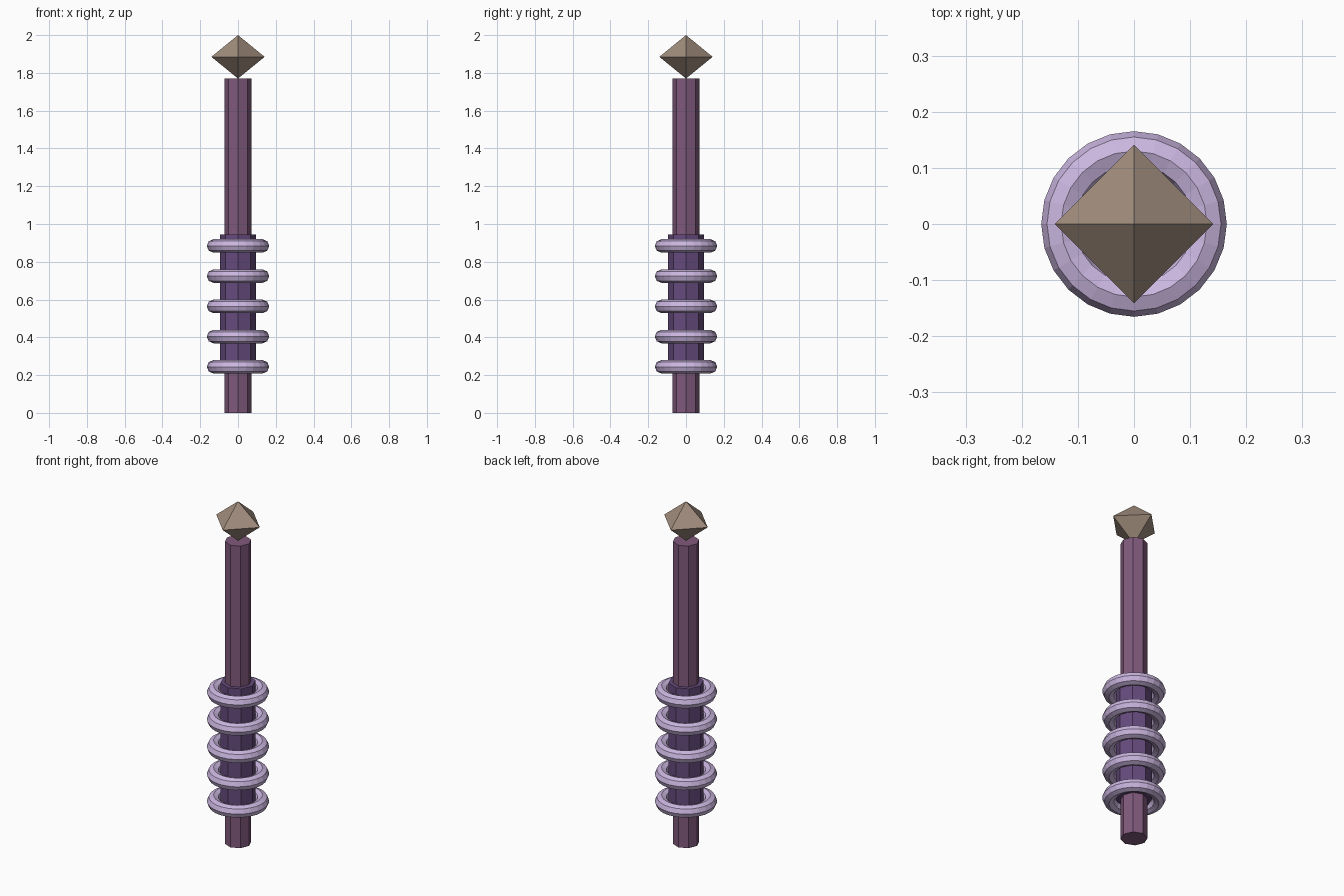
import bpy
import bmesh
import math

if "Cube" in bpy.data.objects:
    bpy.data.objects.remove(bpy.data.objects["Cube"])


def material(name, rgb):
    m = bpy.data.materials.new(name)
    m.diffuse_color = (*rgb, 1.0)
    m.use_nodes = True
    m.node_tree.nodes["Principled BSDF"].inputs["Base Color"].default_value = m.diffuse_color
    return m


def add_object(name, bm, mat):
    bmesh.ops.recalc_face_normals(bm, faces=bm.faces[:])
    mesh = bpy.data.meshes.new(name)
    bm.to_mesh(mesh)
    bm.free()
    mesh.materials.append(mat)
    obj = bpy.data.objects.new(name, mesh)
    bpy.context.collection.objects.link(obj)
    return obj


def cone(bm, r1, r2, z1, z2, sides, caps=True):
    """Upright prism or cone with a corner on the x axis."""
    verts = bmesh.ops.create_cone(bm, cap_ends=caps, segments=sides,
                                  radius1=r1, radius2=r2, depth=z2 - z1)["verts"]
    bmesh.ops.translate(bm, verts=verts, vec=(0, 0, (z1 + z2) / 2))


def octagonal_prism(name, radius, z1, z2, mat):
    bm = bmesh.new()
    cone(bm, radius, radius, z1, z2, 8)
    return add_object(name, bm, mat)


mauve = material("mauve", (0.216, 0.102, 0.202))
purple = material("deep purple", (0.133, 0.070, 0.205))
lilac = material("pale lilac", (0.597, 0.468, 0.745))
taupe = material("taupe", (0.352, 0.266, 0.205))

# Long shaft and the thicker sleeve around its lower half
octagonal_prism("shaft", 0.071, 0.0, 1.77, mauve)
octagonal_prism("sleeve", 0.0945, 0.236, 0.944, purple)

# Five evenly spaced rings around the sleeve
for i in range(5):
    bpy.ops.mesh.primitive_torus_add(
        major_segments=24, minor_segments=8, major_radius=0.13,
        minor_radius=0.0354, location=(0, 0, 0.244 + 0.16 * i))
    ring = bpy.context.object
    ring.name = f"ring_{i + 1}"
    ring.data.materials.append(lilac)
    for poly in ring.data.polygons:
        poly.use_smooth = False

# Eight-faced crystal balanced on the tip
bm = bmesh.new()
cone(bm, 0.0, 0.141, 1.77, 1.885, 4, caps=False)
cone(bm, 0.141, 0.0, 1.885, 2.0, 4, caps=False)
bmesh.ops.remove_doubles(bm, verts=bm.verts[:], dist=0.001)
add_object("crystal", bm, taupe)
